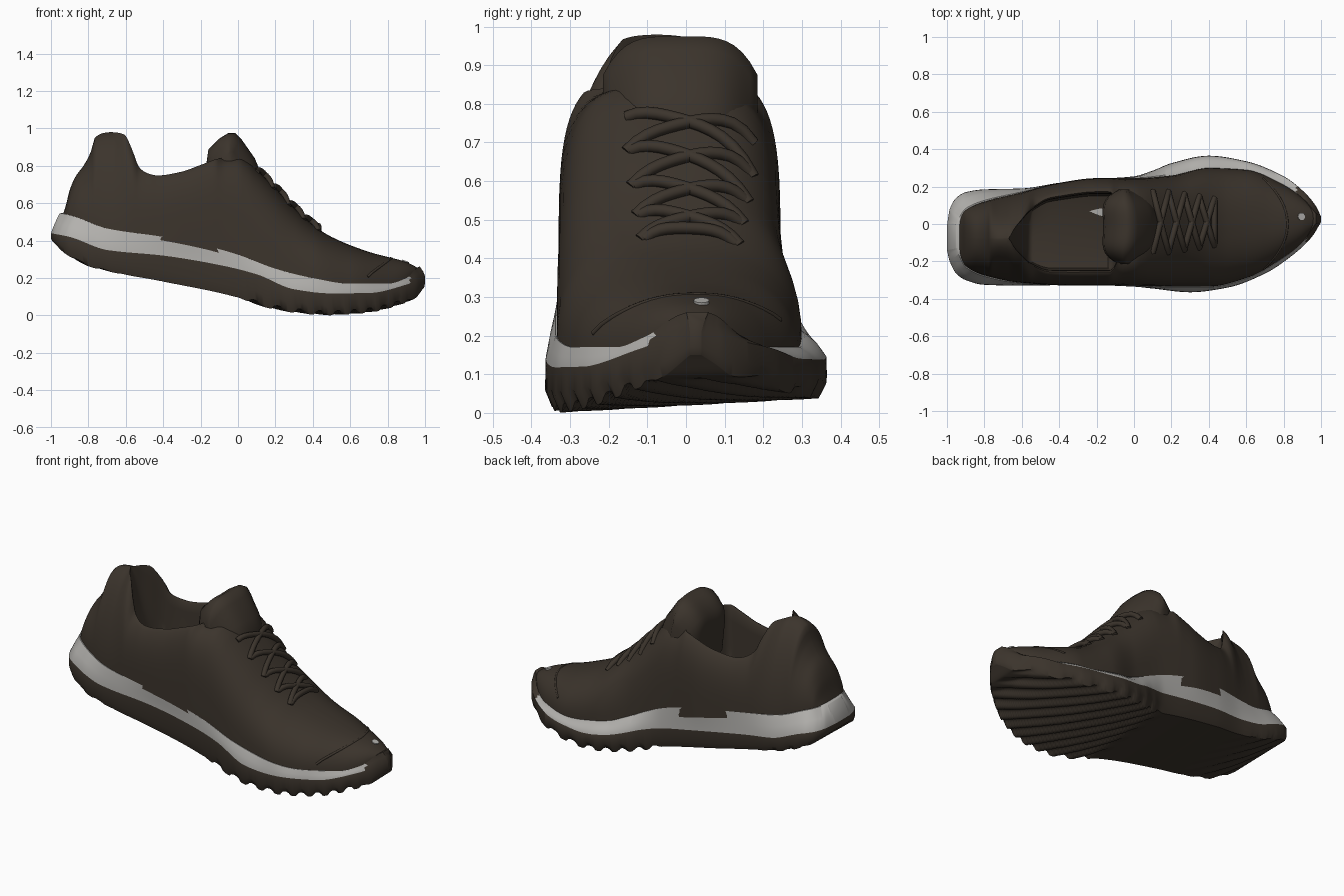
import bpy, bmesh, math
from mathutils import Vector

if "Cube" in bpy.data.objects:
    bpy.data.objects.remove(bpy.data.objects["Cube"])


def curve_fn(pts):
    """Smooth limited-slope interpolation through (x, value) points."""
    xs, vs = [p[0] for p in pts], [p[1] for p in pts]
    d = [(vs[i + 1] - vs[i]) / (xs[i + 1] - xs[i]) for i in range(len(xs) - 1)]
    m = [d[0]] + [0 if a * b <= 0 else 2 * a * b / (a + b) for a, b in zip(d, d[1:])] + [d[-1]]

    def f(x):
        x = min(max(x, xs[0]), xs[-1])
        i = 0
        while i < len(xs) - 2 and x > xs[i + 1]:
            i += 1
        h = xs[i + 1] - xs[i]
        t = (x - xs[i]) / h
        return ((2 * t**3 - 3 * t**2 + 1) * vs[i] + (t**3 - 2 * t**2 + t) * h * m[i]
                + (3 * t**2 - 2 * t**3) * vs[i + 1] + (t**3 - t**2) * h * m[i + 1])
    return f


# Plan outlines (y against x) of the sole and the upper
sole_l = curve_fn([(-1, -.14), (-.985, -.2), (-.95, -.265), (-.9, -.3), (-.8, -.325), (-.6, -.33), (-.3, -.325),
                   (0, -.335), (.1, -.345), (.3, -.365), (.5, -.34), (.7, -.265), (.85, -.165), (.95, -.07), (1, .01)])
sole_r = curve_fn([(-1, -.01), (-.985, .08), (-.95, .14), (-.9, .17), (-.8, .185), (-.6, .19), (-.4, .22),
                   (-.2, .24), (0, .255), (.1, .285), (.2, .325), (.4, .365), (.6, .335), (.8, .255), (.9, .18),
                   (.97, .1), (1, .04)])
up_l = curve_fn([(-.95, -.13), (-.9, -.225), (-.8, -.275), (-.6, -.315), (-.3, -.33), (0, -.33), (.2, -.335),
                 (.4, -.335), (.6, -.29), (.8, -.18), (.9, -.10), (.97, 0)])
up_r = curve_fn([(-.95, 0), (-.9, .075), (-.8, .12), (-.6, .17), (-.4, .22), (-.2, .245), (0, .245), (.2, .26),
                 (.4, .30), (.6, .29), (.8, .21), (.9, .14), (.97, .06)])
# Side profiles (z against x)
z_bot = curve_fn([(-1, .4), (-.93, .33), (-.8, .26), (-.4, .18), (0, .095), (.1, .055), (.3, .015), (.5, 0),
                  (.7, .01), (.85, .04), (.95, .085), (1, .15)])
z_low = curve_fn([(-1, .44), (-.9, .42), (-.7, .35), (-.4, .32), (-.1, .27), (.1, .22), (.3, .14), (.5, .118),
                  (.7, .12), (.9, .165), (1, .21)])
z_band = curve_fn([(-1, .53), (-.95, .545), (-.88, .53), (-.7, .465), (-.4, .42), (-.2, .38), (0, .325), (.2, .25),
                   (.4, .2), (.6, .17), (.8, .17), (.9, .2), (.96, .255), (1, .27)])
z_top = curve_fn([(-.94, .53), (-.92, .59), (-.9, .67), (-.87, .74), (-.82, .81), (-.785, .88), (-.765, .95),
                  (-.72, .975), (-.68, .98), (-.61, .965), (-.565, .88), (-.53, .79), (-.48, .755), (-.43, .745),
                  (-.3, .765), (-.2, .80), (-.1, .835), (0, .85), (.05, .825), (.1, .78), (.2, .68), (.3, .575),
                  (.4, .485), (.5, .42), (.7, .34), (.9, .285), (.97, .25)])
squareness = curve_fn([(-.9, 2.2), (-.8, 2), (-.72, 1.75), (-.62, 1.9), (-.52, 3), (-.1, 4.2), (0, 3.6), (.3, 2.5),
                       (.9, 2.3)])
hole_width = curve_fn([(-.665, .01), (-.64, .22), (-.6, .42), (-.55, .62), (-.45, .77), (-.13, .78), (-.03, .01)])
hole_depth = curve_fn([(-.665, 0), (-.62, .55), (-.55, 1), (-.14, 1), (-.04, 0)])
tread = curve_fn([(-.95, 0), (-.85, .012), (-.7, .006), (-.55, 0), (-.02, 0), (.08, .025), (.85, .025), (.95, 0)])
medial_low = curve_fn([(-.8, 0), (-.3, -.01), (.1, 0), (.3, .02), (.8, .02), (1, 0)])
medial_top = curve_fn([(-.8, 0), (-.4, .025), (-.1, .04), (.1, .03), (.3, 0)])


def material(name, col):
    m = bpy.data.materials.new(name)
    m.diffuse_color = (*col, 1)
    m.use_nodes = True
    m.node_tree.nodes["Principled BSDF"].inputs["Base Color"].default_value = m.diffuse_color
    return m


dark = material("dark brown", (.044, .034, .025))
pale = material("pale grey", (.45, .44, .42))


def loft(name, sections, rule=None, closed=False, cap=None):
    """Skin a list of equal-length sections; rule(strip, centre) picks the material."""
    bm = bmesh.new()
    rows = [[bm.verts.new(p) for p in s] for s in sections]
    n = len(rows[0])
    for a, b in zip(rows, rows[1:]):
        for k in range(n if closed else n - 1):
            f = bm.faces.new((a[k], a[(k + 1) % n], b[(k + 1) % n], b[k]))
            if rule:
                f.material_index = rule(k, f.calc_center_median())
    for r in (rows[0], rows[-1]):
        if cap == 'ngon':
            bm.faces.new(r)
        elif cap:
            for k in range(cap):  # ladder between left and right sides
                f = bm.faces.new((r[k], r[k + 1], r[n - 2 - k], r[n - 1 - k]))
                if rule:
                    f.material_index = rule(k, f.calc_center_median())
    bmesh.ops.recalc_face_normals(bm, faces=bm.faces)
    me = bpy.data.meshes.new(name)
    bm.to_mesh(me)
    bm.free()
    ob = bpy.data.objects.new(name, me)
    bpy.context.collection.objects.link(ob)
    me.materials.append(dark)
    me.materials.append(pale)
    bpy.context.view_layer.objects.active = ob
    ob.select_set(True)
    bpy.ops.object.shade_smooth_by_angle(angle=math.radians(50))
    ob.select_set(False)
    return ob


# Sole: lugged bottom, dark side wall, pale midsole band
def side_rows(x, sole, up):
    c = (sole_l(x) + sole_r(x)) / 2
    y = sole(x)
    rows = []
    inner = 1 if sole is sole_r else 0
    for t, k in ((.35, .5), (.9, 1), (1.1, 1.03)):
        xx = x * (1 - (.05 if x < 0 else .03) * t)
        zl = z_low(xx) + inner * medial_low(xx)
        zz = zl + (z_band(xx) + inner * medial_top(xx) - zl) * k
        yy = y + (up(xx) - y) * min(t, 1)
        if t > 1:
            yy = c + (yy - c) * .8
        rows.append((xx, yy, zz))
    zb, zl = z_bot(x), z_low(x) + inner * medial_low(x)
    yb = c + (y - c) * .95
    zt = zb + bottom_offset(x, yb)
    return [(x * .995, yb, zt), (x, y, zt + .35 * (zl - zt)), (x, c + (y - c) * .995, zl)] + rows


def bottom_offset(x, y):
    wave = .5 + .5 * math.tanh(2.2 * math.sin(2 * math.pi * (x + .9 * y) / .115))
    fade = min(1, (1 - abs(x)) * 8)
    return fade * .055 * (y + .33) + tread(x) * wave


COLS = 40
sections = []
for i in range(241):
    x = math.sin(math.pi / 2 * (i / 120 - 1))
    left, right = side_rows(x, sole_l, up_l), side_rows(x, sole_r, up_r)
    mid = []
    for j in range(1, COLS):
        y = left[0][1] + (right[0][1] - left[0][1]) * j / COLS
        mid.append((x * .995, y, z_bot(x) + bottom_offset(x, y)))
    sections.append(left[::-1] + mid + right)
N = len(sections[0])


def sole_rule(k, c):
    in_band = k < 3 or k >= N - 4
    return 1 if in_band and c.x < (.92 if c.y < .03 else .87) else 0


loft("sole", sections, sole_rule, True, 5)

# Upper: domed shell whose top opens into a deep ankle collar
INNER = [(.96, -.012), (.92, .03), (.91, .2), (.9, .6), (.86, .95), (.5, 1), (0, 1)]


def upper_half(x, edge):
    zb, n, u0 = z_band(x) - .02, squareness(x), hole_width(x)
    c = (up_l(x) + up_r(x)) / 2
    half = edge(x) - c
    rim = max(z_top(x), zb + .01) - zb
    full = rim / (1 - u0**n) ** (1 / n)
    end = math.acos(u0 ** (n / 2))
    pts = []
    for i in range(13):
        a = i / 12 * end
        pts.append((x, c + half * max(math.cos(a), 0) ** (2 / n), zb + full * math.sin(a) ** (2 / n)))
    depth = hole_depth(x) * (rim - .05)
    return pts + [(x, c + half * u0 * u, zb + rim - depth * h) for u, h in INNER]


sections = []
for i in range(181):
    x = .01 + .96 * math.sin(math.pi / 2 * (i / 90 - 1)) if i else -.945
    sections.append(upper_half(x, up_l) + upper_half(x, up_r)[-2::-1])
loft("upper", sections, cap='ngon')


def surface(x, y, lift=0):
    """Point on the solid forefoot surface."""
    c = (up_l(x) + up_r(x)) / 2
    half = abs((up_l(x) if y < c else up_r(x)) - c)
    u, n, zb = min(abs(y - c) / half, 1), squareness(x), z_band(x) - .02
    return Vector((x, y, zb + (z_top(x) - zb) * (1 - u**n) ** (1 / n) + lift))


# Tongue: padded slab rising behind the laces
TONGUE = [(-.14, .6), (-.165, .82), (-.155, .89), (-.1, .945), (-.05, .975), (-.015, .975), (.02, .94), (.09, .84),
          (.14, .72), (.1, .6)]
sections = []
for i in range(21):
    v = -1 + i / 10
    k = (1 - abs(v) ** 4) * .75 + .25
    sections.append([(x * k - .04 * v * v, -.015 + .2 * v, z - (.1 * v**4 if z > .7 else 0)) for x, z in TONGUE])
loft("tongue", sections, closed=True, cap='ngon')


# Cords that follow the surface: laces and toe seam
def cord(name, pts, radius):
    cu = bpy.data.curves.new(name, 'CURVE')
    cu.dimensions = '3D'
    cu.bevel_depth, cu.bevel_resolution, cu.use_fill_caps = radius, 2, True
    sp = cu.splines.new('POLY')
    sp.points.add(len(pts) - 1)
    for p, q in zip(sp.points, pts):
        p.co = (*q, 1)
    ob = bpy.data.objects.new(name, cu)
    bpy.context.collection.objects.link(ob)
    cu.materials.append(dark)


LACE_X = [.10, .185, .27, .35, .43]
for i, x0 in enumerate(LACE_X):
    w = .165 - .012 * i
    x1 = LACE_X[i + 1] if i < 4 else x0
    for s in ((1, -1) if i < 4 else (1,)):
        pts = []
        for j in range(13):
            v = j / 6 - 1
            x = x0 + (x1 - x0) * j / 12
            pts.append(surface(x, .01 + s * w * v, -.006 + .022 * (1 - v**4)))
        cord("lace", pts, .016)
cord("toe_seam", [surface(.82 - 2.2 * (.022 * j - .24) ** 2, .022 * j - .24, -.004) for j in range(23)], .007)

# Small pale spot on the toe
p = surface(.895, .04, .002)
bpy.ops.mesh.primitive_cylinder_add(vertices=16, radius=.02, depth=.008, location=p)
spot = bpy.context.object
spot.name = "toe_spot"
spot.rotation_euler = (0, math.atan2(surface(.88, .04).z - surface(.91, .04).z, .03), 0)
spot.data.materials.append(pale)
